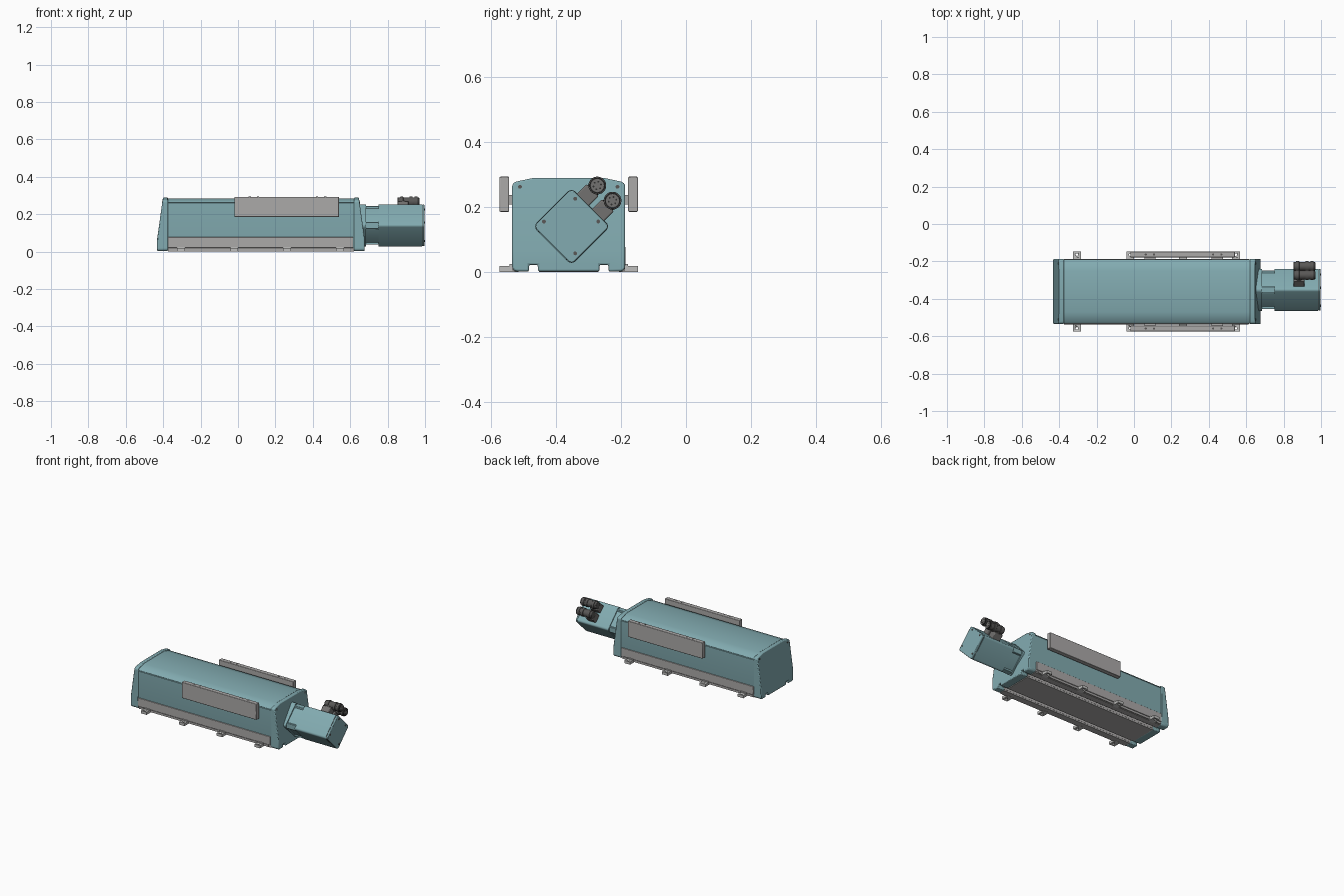
import bpy, bmesh
from math import pi, cos, sin
from mathutils import Vector, Matrix

cube = bpy.data.objects.get("Cube")
if cube:
    bpy.data.objects.remove(cube, do_unlink=True)

CY = -0.361                       # body centre line
MOTOR = Vector((0, -0.352, 0.14))  # motor axis


def material(name, rgb):
    m = bpy.data.materials.new(name)
    m.use_nodes = True
    m.diffuse_color = (*rgb, 1)
    m.node_tree.nodes["Principled BSDF"].inputs["Base Color"].default_value = (*rgb, 1)
    return m


TEAL = material("teal paint", (0.225, 0.41, 0.44))
GREY = material("warm grey", (0.41, 0.4, 0.395))
LIGHT = material("light grey", (0.52, 0.52, 0.51))
MID = material("connector grey", (0.17, 0.165, 0.16))
DARK = material("dark grey", (0.1, 0.097, 0.094))
BLACK = material("near black", (0.03, 0.03, 0.03))


def finish(name, bm, mat, bevel=0, segments=2):
    bmesh.ops.recalc_face_normals(bm, faces=bm.faces)
    mesh = bpy.data.meshes.new(name)
    bm.to_mesh(mesh)
    bm.free()
    mesh.materials.append(mat)
    ob = bpy.data.objects.new(name, mesh)
    bpy.context.collection.objects.link(ob)
    if bevel:
        mod = ob.modifiers.new("bevel", "BEVEL")
        mod.width, mod.segments = bevel, segments
        mod.limit_method, mod.angle_limit = "ANGLE", 0.6
    bpy.ops.object.select_all(action="DESELECT")
    ob.select_set(True)
    bpy.context.view_layer.objects.active = ob
    bpy.ops.object.shade_smooth_by_angle(angle=0.6)
    return ob


def prism_mesh(points, x0, x1):
    """Extrude a (y, z) outline along x."""
    bm = bmesh.new()
    face = bm.faces.new([bm.verts.new((x0, y, z)) for y, z in points])
    new = bmesh.ops.extrude_face_region(bm, geom=[face])["geom"]
    bmesh.ops.translate(bm, vec=(x1 - x0, 0, 0),
                        verts=[v for v in new if isinstance(v, bmesh.types.BMVert)])
    return bm


def box(name, x, y, z, mat, bevel=0):
    outline = [(y[0], z[0]), (y[1], z[0]), (y[1], z[1]), (y[0], z[1])]
    return finish(name, prism_mesh(outline, *x), mat, bevel)


def side_box(name, x, y, z, mat, side, bevel=0):
    """Box placed by its distance from the body centre line."""
    ys = sorted(CY + side * d for d in y)
    return box(name, x, ys, z, mat, bevel)


def cylinder(name, centre, radius, depth, mat, axis="X", sides=24, bevel=0):
    bm = bmesh.new()
    turn = {"X": Matrix.Rotation(pi / 2, 4, "Y"), "Z": Matrix(),
            "N": Matrix.Rotation(-pi / 4, 4, "X")}[axis]
    bmesh.ops.create_cone(bm, cap_ends=True, segments=sides, radius1=radius, radius2=radius,
                          depth=depth, matrix=Matrix.Translation(centre) @ turn)
    return finish(name, bm, mat, bevel)


def drill(ob, centre, radius):
    """Cut a vertical hole through a part."""
    cutter = cylinder("cutter", centre, radius, 0.1, LIGHT, "Z", 16)
    mod = ob.modifiers.new("hole", "BOOLEAN")
    mod.operation, mod.object = "DIFFERENCE", cutter
    bpy.context.view_layer.objects.active = ob
    bpy.ops.object.modifier_apply(modifier="hole")
    bpy.data.objects.remove(cutter, do_unlink=True)


def mirrored(half):
    """Full outline from right-hand (offset, z) points, bottom to top."""
    return [(CY + y, z) for y, z in half] + [(CY - y, z) for y, z in reversed(half)]


# Main housing with a seam groove, two open channels and a grey underside
housing = finish("housing", prism_mesh(mirrored([
    (0.093, 0.01), (0.093, 0.024), (0.123, 0.024), (0.123, 0.01),
    (0.168, 0.01), (0.17, 0.02), (0.17, 0.256), (0.167, 0.258), (0.167, 0.26),
    (0.17, 0.262), (0.164, 0.269), (0.11, 0.285)]), -0.4, 0.64), TEAL)
housing.data.materials.append(GREY)
for face in housing.data.polygons:
    if face.center.z < 0.03:
        face.material_index = 1


# End caps: upright below, leaning inward above, with rounded rims
def end_cap(name, inner, outer, direction):
    bm = prism_mesh(mirrored([
        (0.095, 0.002), (0.095, 0.022), (0.122, 0.022), (0.122, 0.002), (0.165, 0.002),
        (0.174, 0.012), (0.174, 0.268), (0.166, 0.277), (0.11, 0.289)]), inner, outer)
    bmesh.ops.bisect_plane(bm, geom=bm.verts[:] + bm.edges[:] + bm.faces[:],
                           plane_co=(0, 0, 0.07), plane_no=(0, 0, 1))
    for v in bm.verts:
        if abs(v.co.x - outer) < 0.001 and v.co.z > 0.07:
            v.co.x -= direction * 0.14 * (v.co.z - 0.07)
    finish(name, bm, TEAL, 0.005)


end_cap("left_end_cap", 0.62, 0.677, 1)
end_cap("right_end_cap", -0.375, -0.432, -1)

# Underside plates
box("base_plate", (-0.375, 0.62), (CY - 0.092, CY + 0.092), (0, 0.014), GREY)

TABS = [-0.305, -0.02, 0.262, 0.545]
for side, word in ((1, "back"), (-1, "front")):
    side_box(word + "_base_strip", (-0.375, 0.62), (0.124, 0.166), (0.001, 0.014), GREY, side)
    # Lower skirt along the side with a rail below
    side_box(word + "_skirt", (-0.375, 0.615), (0.16, 0.175), (0.02, 0.077), GREY, side, 0.002)
    side_box(word + "_lower_rail", (-0.37, 0.6), (0.155, 0.173), (0.004, 0.018), GREY, side)
    # Mounting feet with bolt holes
    for i, x in enumerate(TABS):
        foot = f"{word}_foot_{i + 1}"
        tab = side_box(foot, (x - 0.021, x + 0.021), (0.155, 0.213), (0, 0.018), LIGHT, side)
        drill(tab, (x, CY + side * 0.197, 0.01), 0.007)
        side_box(foot + "_step", (x - 0.021, x + 0.021), (0.165, 0.182), (0.01, 0.024), LIGHT, side)
    # Raised side panel with its brackets and top fittings
    side_box(word + "_panel", (-0.02, 0.54), (0.183, 0.213), (0.185, 0.293), GREY, side, 0.003)
    for i, x in enumerate((0.085, 0.445)):
        side_box(f"{word}_panel_bracket_{i + 1}", (x - 0.03, x + 0.03), (0.165, 0.19),
                 (0.207, 0.237), GREY, side)
        for dx in (-0.022, 0.022):
            cylinder(f"{word}_panel_socket", (x + dx, CY + side * 0.198, 0.292),
                     0.006, 0.003, DARK, "Z", 12)
    # Cap screws at the upper corners of both ends
    for x in (0.647, -0.403):
        cylinder(word + "_cap_screw", (x, CY + side * 0.15, 0.262), 0.006, 0.008, DARK, "X", 16)


# Diamond-shaped motor outline with rounded corners
def diamond(half, radius, steps=4):
    points = []
    for corner in range(4):
        mid = corner * pi / 2
        for s in range(steps + 1):
            a = mid - pi / 4 + s * pi / 2 / steps
            reach = half - radius
            points.append((MOTOR.y + reach * cos(mid) + radius * cos(a),
                           MOTOR.z + reach * sin(mid) + radius * sin(a)))
    return points


finish("adapter_core", prism_mesh(diamond(0.097, 0.03), 0.64, 0.755), TEAL)
finish("adapter_flange", prism_mesh(diamond(0.112, 0.018), 0.645, 0.684), TEAL)
finish("motor_body", prism_mesh(diamond(0.112, 0.013), 0.75, 0.983), TEAL)
finish("motor_seam", prism_mesh(diamond(0.109, 0.013), 0.982, 0.986), DARK)
finish("motor_end_cover", prism_mesh(diamond(0.111, 0.013), 0.985, 0.997), TEAL, 0.003)

# Adapter ribs at the four corners
for i in range(4):
    ry = MOTOR.y + 0.085 * cos(i * pi / 2)
    rz = MOTOR.z + 0.085 * sin(i * pi / 2)
    box(f"adapter_rib_{i + 1}", (0.65, 0.755), (ry - 0.018, ry + 0.018),
        (rz - 0.018, rz + 0.018), TEAL, 0.003)

# Small screws on the motor end, set slightly off the corners
for i, (dy, dz) in enumerate(((-0.085, 0.015), (0.011, 0.085), (0.082, 0.015), (0.011, -0.083))):
    cylinder(f"motor_screw_{i + 1}", (0.997, MOTOR.y + dy, MOTOR.z + dz),
             0.006, 0.005, DARK, "X", 12)


# Connectors on the motor's upper back face
def on_face(x, t, n):
    k = 0.5 ** 0.5
    return Vector((x, MOTOR.y + k * (n + t), MOTOR.z + k * (n - t)))


for i, t in enumerate((-0.033, 0.033)):
    tag = f"connector_{i + 1}"
    foot = [on_face(0, t + a, n) for a, n in
            ((-0.026, 0.07), (0.026, 0.07), (0.026, 0.125), (-0.026, 0.125))]
    finish(tag + "_base", prism_mesh([(p.y, p.z) for p in foot], 0.852, 0.912), MID, 0.004)
    cylinder(tag + "_neck", on_face(0.882, t, 0.13), 0.022, 0.04, DARK, "N")
    cylinder(tag + "_body", on_face(0.9, t, 0.145), 0.024, 0.095, DARK, bevel=0.003)
    for x in (0.875, 0.925, 0.952):
        cylinder(tag + "_ring", on_face(x, t, 0.145), 0.0275, 0.018, DARK, bevel=0.002)
    cylinder(tag + "_rim", on_face(0.964, t, 0.145), 0.024, 0.008, BLACK)
    cylinder(tag + "_insert", on_face(0.965, t, 0.145), 0.02, 0.009, MID)
    for j in range(6):
        a = j * pi / 3
        cylinder(tag + "_pin_hole", on_face(0.9695, t + 0.012 * cos(a), 0.145 + 0.012 * sin(a)),
                 0.003, 0.002, BLACK, sides=8)
